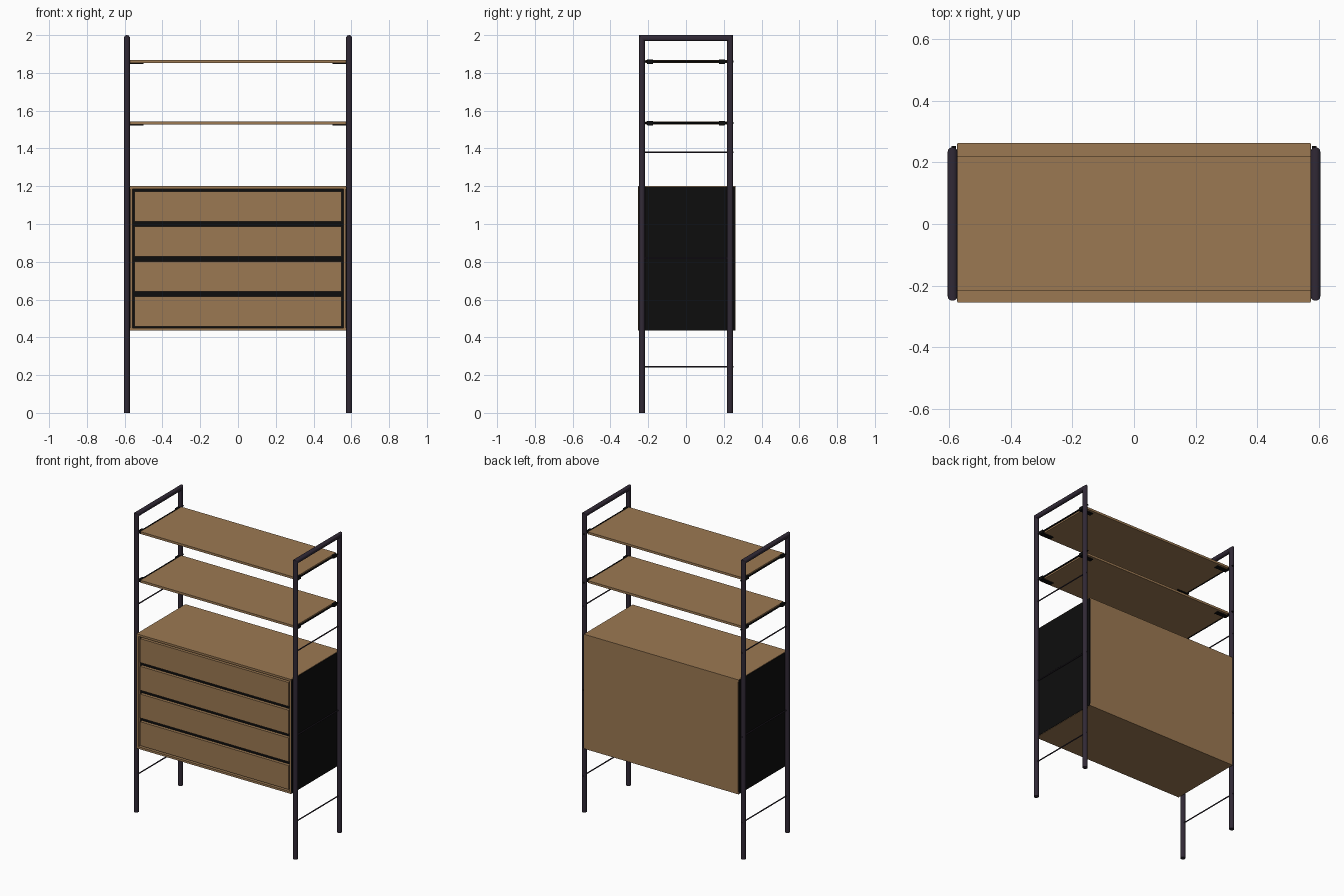
import bpy, bmesh, math
from mathutils import Vector

cube = bpy.data.objects.get("Cube")
if cube:
    bpy.data.objects.remove(cube, do_unlink=True)


def material(name, rgb):
    m = bpy.data.materials.new(name)
    m.use_nodes = True
    m.diffuse_color = (*rgb, 1)
    bsdf = next(n for n in m.node_tree.nodes if n.type == 'BSDF_PRINCIPLED')
    bsdf.inputs["Base Color"].default_value = (*rgb, 1)
    return m


WOOD = material("warm wood", (0.33, 0.19, 0.085))
METAL = material("dark violet metal", (0.03, 0.022, 0.036))
BLACK = material("black", (0.004, 0.004, 0.004))


def finish(name, bm, mat, smooth=False):
    bmesh.ops.recalc_face_normals(bm, faces=bm.faces)
    me = bpy.data.meshes.new(name)
    bm.to_mesh(me)
    bm.free()
    me.materials.append(mat)
    ob = bpy.data.objects.new(name, me)
    bpy.context.collection.objects.link(ob)
    if smooth:
        bpy.ops.object.select_all(action='DESELECT')
        ob.select_set(True)
        bpy.context.view_layer.objects.active = ob
        bpy.ops.object.shade_smooth_by_angle(angle=math.radians(40))
    return ob


def box(name, lo, hi, mat):
    bm = bmesh.new()
    bmesh.ops.create_cube(bm, size=1)
    lo, hi = Vector(lo), Vector(hi)
    for v in bm.verts:
        v.co = (lo + hi) / 2 + v.co * (hi - lo)
    return finish(name, bm, mat)


def rod(name, x, z, y0, y1, r, mat=METAL):
    """Thin round bar running front to back."""
    bm = bmesh.new()
    bmesh.ops.create_cone(bm, cap_ends=True, segments=10, radius1=r, radius2=r, depth=y1 - y0)
    for v in bm.verts:
        v.co = (x + v.co.x, (y0 + y1) / 2 + v.co.z, z + v.co.y)
    return finish(name, bm, mat, True)


def ladder_frame(name, x, y, top, r, sides=14):
    """Two legs joined by a mitred top bar."""
    bm = bmesh.new()
    rings = []
    for side, height in ((-1, 0), (-1, top), (1, top), (1, 0)):
        ring = []
        for i in range(sides):
            a = math.tau * i / sides
            out = r * math.sin(a)
            z = height + out if height else 0
            ring.append(bm.verts.new((x + r * math.cos(a), side * (y + out), z)))
        rings.append(ring)
    for a, b in zip(rings, rings[1:]):
        for i in range(sides):
            j = (i + 1) % sides
            bm.faces.new((a[i], a[j], b[j], b[i]))
    bm.faces.new(rings[0])
    bm.faces.new(rings[-1])
    return finish(name, bm, METAL, True)


W, FRONT, BACK, LOW, HIGH, T = 0.572, -0.255, 0.262, 0.435, 1.2, 0.014
SHELVES = (1.535, 1.86)

# End frames, cross rods and cabinet sides
for s, side in ((-1, "right"), (1, "left")):
    ladder_frame(side + "_frame", s * 0.588, 0.233, 1.984, 0.016)
    for label, z in (("lower", 0.245), ("middle", 0.818), ("upper", 1.38)):
        rod(f"{side}_{label}_rod", s * 0.587, z, -0.235, 0.252, 0.004)
    xs = sorted((s * (W - T), s * (W - 0.003)))
    box(side + "_cabinet_side", (xs[0], FRONT, LOW), (xs[1], BACK, HIGH), WOOD)
    xs = sorted((s * (W - 0.003), s * (W + 0.002)))
    box(side + "_side_panel", (xs[0], FRONT + 0.004, LOW + 0.002),
        (xs[1], BACK - 0.002, HIGH - 0.003), BLACK)

# Cabinet shell
box("cabinet_top", (-W, FRONT, HIGH - T), (W, BACK, HIGH), WOOD)
box("cabinet_bottom", (-W, FRONT, LOW), (W, BACK, LOW + T), WOOD)
box("cabinet_back", (-W + T, BACK - T, LOW + T), (W - T, BACK, HIGH - T), WOOD)
box("cabinet_interior", (-W + T, FRONT + 0.025, LOW + T),
    (W - T, BACK - T, HIGH - T), BLACK)

# Drawer fronts
pitch = 0.185
for i in range(4):
    z = 0.457 + i * pitch
    box(f"drawer_front_{i + 1}", (-0.548, FRONT + 0.005, z),
        (0.548, FRONT + 0.03, z + pitch - 0.025), WOOD)

# Shelves with end supports and corner brackets
for n, z in enumerate(SHELVES, 1):
    box(f"shelf_{n}", (-W, -0.215, z - 0.008), (W, 0.22, z + 0.007), WOOD)
    for s, side in ((-1, "right"), (1, "left")):
        rod(f"{side}_shelf_rod_{n}", s * 0.582, z, -0.235, 0.252, 0.005, BLACK)
        for y, end in ((-0.19, "front"), (0.19, "back")):
            xs = sorted((s * 0.5, s * 0.582))
            box(f"{side}_{end}_bracket_{n}", (xs[0], y - 0.014, z - 0.014),
                (xs[1], y + 0.014, z - 0.008), BLACK)
            xs = sorted((s * W, s * 0.588))
            box(f"{side}_{end}_clip_{n}", (xs[0], y - 0.016, z - 0.012),
                (xs[1], y + 0.016, z + 0.01), BLACK)
